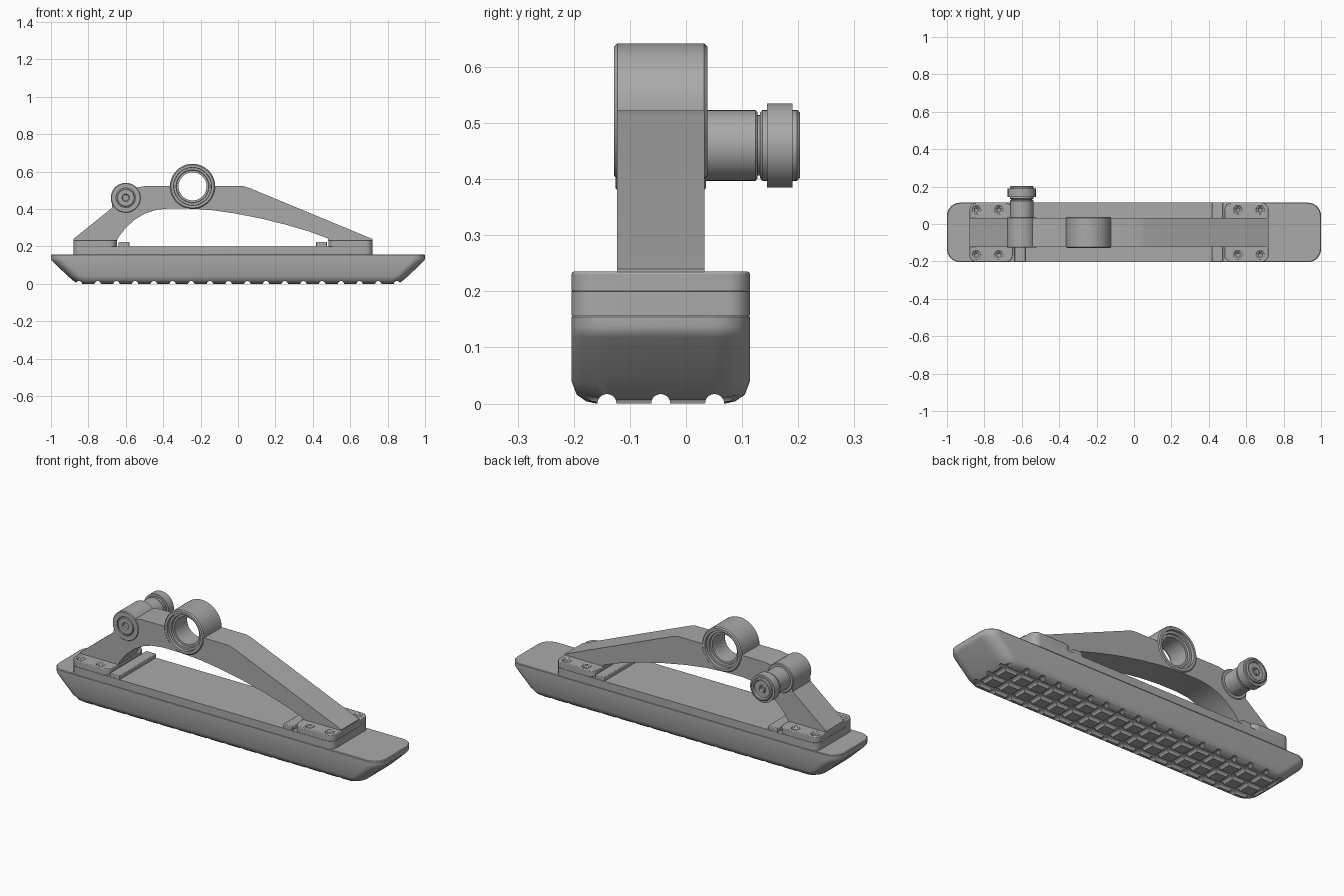
import bpy, bmesh
from math import sin, cos, pi, radians
from mathutils import Matrix, Vector

if "Cube" in bpy.data.objects:
    bpy.data.objects.remove(bpy.data.objects["Cube"], do_unlink=True)

MID = -0.045            # centre line of the shoe in y
HALF = 0.159            # half width of the shoe

grey = bpy.data.materials.new("Grey metal")
grey.use_nodes = True
grey.diffuse_color = (0.4, 0.4, 0.4, 1)
grey.node_tree.nodes["Principled BSDF"].inputs["Base Color"].default_value = (0.4, 0.4, 0.4, 1)


def finish(name, bm):
    bmesh.ops.recalc_face_normals(bm, faces=bm.faces)
    mesh = bpy.data.meshes.new(name)
    bm.to_mesh(mesh)
    bm.free()
    mesh.materials.append(grey)
    ob = bpy.data.objects.new(name, mesh)
    bpy.context.collection.objects.link(ob)
    return ob


def activate(ob):
    bpy.ops.object.select_all(action="DESELECT")
    ob.select_set(True)
    bpy.context.view_layer.objects.active = ob


def boolean(ob, tool, operation="DIFFERENCE"):
    mod = ob.modifiers.new("Cut", "BOOLEAN")
    mod.object, mod.operation, mod.solver = tool, operation, "EXACT"
    activate(ob)
    bpy.ops.object.modifier_apply(modifier=mod.name)
    bpy.data.objects.remove(tool, do_unlink=True)


def bevel(ob, width, segments=2, angle=30):
    mod = ob.modifiers.new("Bevel", "BEVEL")
    mod.width, mod.segments, mod.limit_method = width, segments, "ANGLE"
    mod.angle_limit = radians(angle)


def smooth(ob):
    activate(ob)
    bpy.ops.object.shade_smooth_by_angle(angle=radians(32))


def loft(name, rings):
    """Skin a list of equally long point loops, capped at both ends."""
    bm = bmesh.new()
    loops = [[bm.verts.new(p) for p in ring] for ring in rings]
    n = len(loops[0])
    for a, b in zip(loops, loops[1:]):
        for i in range(n):
            bm.faces.new((a[i], a[(i + 1) % n], b[(i + 1) % n], b[i]))
    bm.faces.new(loops[0])
    bm.faces.new(loops[-1])
    return finish(name, bm)


def round_rect(cx, hx, hy, r, z, steps=8):
    pts = []
    for k, (sx, sy) in enumerate(((1, 1), (-1, 1), (-1, -1), (1, -1))):
        for i in range(steps + 1):
            a = (k + i / steps) * pi / 2
            pts.append((cx + sx * (hx - r) + r * cos(a), MID + sy * (hy - r) + r * sin(a), z))
    return pts


def slab(name, x0, x1, z0, z1, r):
    cx, hx = (x0 + x1) / 2, (x1 - x0) / 2
    return loft(name, [round_rect(cx, hx, HALF, r, z) for z in (z0, z1)])


def lathe_y(name, x, z, profile, n=48):
    """Turned part around a y axis; profile is (radius, y) pairs."""
    return loft(name, [[(x + r * cos(2 * pi * i / n), y, z + r * sin(2 * pi * i / n))
                        for i in range(n)] for r, y in profile])


def rods(name, radius, depth, spots, rotation):
    bm = bmesh.new()
    for p in spots:
        bmesh.ops.create_cone(bm, cap_ends=True, segments=20, radius1=radius, radius2=radius,
                              depth=depth, matrix=Matrix.Translation(p) @ rotation)
    return finish(name, bm)


# Shoe body: boat-shaped ends and rounded lower edges
levels = ((0.0, 0.835, 0.115, 0.05), (0.004, 0.86, 0.133, 0.06), (0.016, 0.88, 0.15, 0.065),
          (0.04, 0.908, HALF, 0.07), (0.118, 0.99, HALF, 0.07), (0.128, 0.998, HALF, 0.07),
          (0.138, 1, HALF, 0.07), (0.154, 1, HALF, 0.07), (0.158, 0.996, HALF - 0.003, 0.068))
shoe = loft("shoe", [round_rect(0, hx, hy, r, z) for z, hx, hy, r in levels])

# Tread grooves under the shoe
cross = [(-0.85 + 0.1 * i, MID, -0.002) for i in range(18)]
boolean(shoe, rods("cross_cutter", 0.017, 0.5, cross, Matrix.Rotation(pi / 2, 4, "X")))
along = [(0, MID + dy, 0) for dy in (-0.096, 0, 0.096)]
boolean(shoe, rods("long_cutter", 0.017, 2.2, along, Matrix.Rotation(pi / 2, 4, "Y")))
smooth(shoe)

# Raised deck
deck = slab("deck", -0.88, 0.72, 0.157, 0.2, 0.04)
smooth(deck)

# Stop ridges and bolted feet with countersunk holes
for side, ridge_x, foot_x in (("right", (-0.64, -0.58), (-0.88, -0.648)),
                              ("left", (0.418, 0.475), (0.483, 0.72))):
    ridge = slab(side + "_ridge", *ridge_x, 0.198, 0.223, 0.004)
    bevel(ridge, 0.004)
    smooth(ridge)
    foot = slab(side + "_foot", *foot_x, 0.198, 0.235, 0.04)
    outer = foot_x[0] + 0.037 if side == "right" else foot_x[1] - 0.045
    step = 0.12 if side == "right" else -0.12
    spots = [(outer + i * step, MID + s * 0.12, 0.235) for i in (0, 1) for s in (-1, 1)]
    boolean(foot, rods("sink_cutter", 0.022, 0.024, spots, Matrix()))
    boolean(foot, rods("hole_cutter", 0.011, 0.06, spots, Matrix()))
    bevel(foot, 0.004)
    smooth(foot)

# Arched arm, extruded across y
outline = [(-0.88, 0.232), (-0.88, 0.24), (-0.675, 0.405), (-0.67, 0.45), (-0.54, 0.515),
           (-0.5, 0.522), (0.03, 0.522), (0.06, 0.513), (0.718, 0.24), (0.718, 0.232), (0.48, 0.232)]
arch = [(0.48, 0.243), (0.38, 0.28), (0.25, 0.318), (0.12, 0.35), (-0.02, 0.377), (-0.14, 0.394),
        (-0.25, 0.402), (-0.37, 0.403), (-0.44, 0.395), (-0.5, 0.375), (-0.55, 0.345),
        (-0.6, 0.3), (-0.635, 0.255), (-0.648, 0.232)]
arm = loft("arm", [[(x, y, z) for x, z in outline + arch] for y in (-0.123, 0.033)])

# Pivot boss and axle ring
boss = [(0.076, -0.126), (0.08, -0.122), (0.08, 0.032), (0.076, 0.036)]
boolean(arm, lathe_y("boss", -0.6, 0.46, boss), "UNION")
ring = [(0.115, -0.128), (0.121, -0.122), (0.121, 0.032), (0.115, 0.038)]
boolean(arm, lathe_y("ring", -0.243, 0.521, ring, 64), "UNION")
bore = [(0.102, -0.14), (0.1, -0.112), (0.088, -0.112), (0.086, -0.1), (0.075, -0.1),
        (0.075, 0.01), (0.086, 0.01), (0.088, 0.022), (0.1, 0.022), (0.102, 0.05)]
boolean(arm, lathe_y("bore_cutter", -0.243, 0.521, bore, 64))
seat = [(0.052, -0.14), (0.052, -0.116)]
boolean(arm, lathe_y("seat_cutter", -0.6, 0.46, seat))
smooth(arm)

# Pivot pin showing in the front of the boss
pin = lathe_y("pin_head", -0.6, 0.46, [(0.048, -0.11), (0.048, -0.122), (0.044, -0.125),
                                      (0.02, -0.125), (0.016, -0.115)])
smooth(pin)

# Spindle and adjusting knob at the back
spindle = lathe_y("spindle", -0.6, 0.46, [(0.063, 0.03), (0.063, 0.124), (0.06, 0.127),
                                          (0.054, 0.127), (0.054, 0.14)])
smooth(spindle)
knob = lathe_y("knob", -0.6, 0.46, [(0.058, 0.132), (0.063, 0.136), (0.063, 0.144), (0.075, 0.144),
                                    (0.075, 0.19), (0.063, 0.19), (0.063, 0.198), (0.058, 0.203),
                                    (0.05, 0.203), (0.046, 0.193), (0.022, 0.193), (0.02, 0.198),
                                    (0.015, 0.198), (0.012, 0.185)])
smooth(knob)
